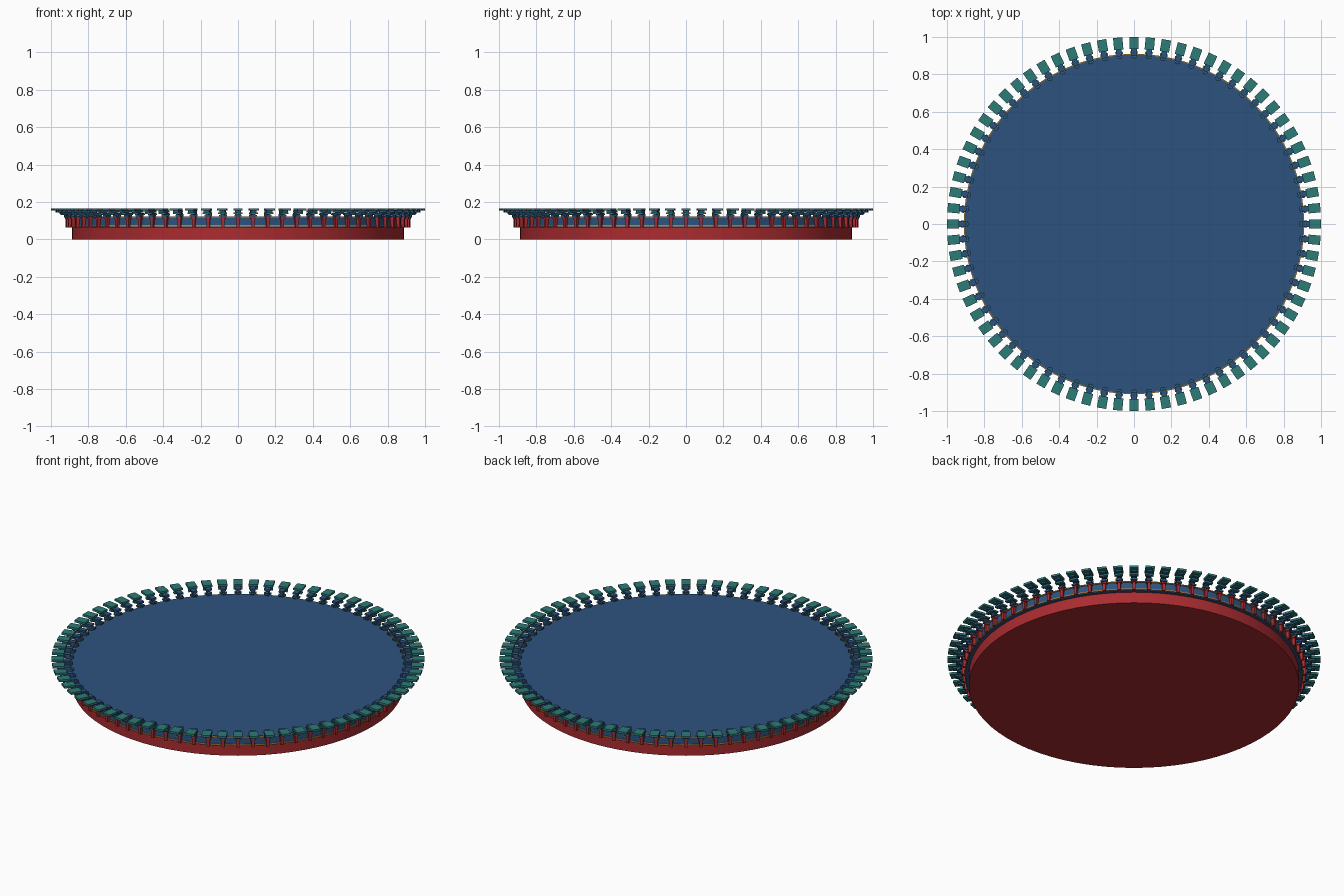
import bpy, math
from mathutils import Matrix

cube = bpy.data.objects.get("Cube")
if cube:
    bpy.data.objects.remove(cube)

COUNT = 72


def material(name, color):
    m = bpy.data.materials.new(name)
    m.use_nodes = True
    m.diffuse_color = (*color, 1)
    m.node_tree.nodes["Principled BSDF"].inputs["Base Color"].default_value = (*color, 1)
    return m


red = material("red", (0.40, 0.025, 0.03))
blue = material("blue", (0.027, 0.085, 0.21))
teal = material("teal", (0.026, 0.20, 0.185))
ochre = material("ochre", (0.50, 0.25, 0.04))


def drum(name, radius, z0, z1, mat):
    """Upright round disc between two heights."""
    bpy.ops.mesh.primitive_cylinder_add(vertices=COUNT, radius=radius, depth=z1 - z0,
                                        location=(0, 0, (z0 + z1) / 2))
    ob = bpy.context.object
    ob.name = name
    ob.data.materials.append(mat)
    bpy.ops.object.shade_smooth_by_angle()


BOX_FACES = [(0, 2, 3, 1), (4, 5, 7, 6), (0, 1, 5, 4), (2, 6, 7, 3), (0, 4, 6, 2), (1, 3, 7, 5)]


def ring(name, mat, blocks):
    """Repeat blocks (r0, r1, width, z0, z1) around the rim, one set per bay."""
    verts, faces = [], []
    for i in range(COUNT):
        turn = Matrix.Rotation(i * math.tau / COUNT, 3, "Z")
        for r0, r1, w, z0, z1 in blocks:
            n = len(verts)
            verts += [turn @ Matrix.Identity(3) @ p for p in corners(r0, r1, w, z0, z1)]
            faces += [tuple(n + k for k in f) for f in BOX_FACES]
    mesh = bpy.data.meshes.new(name)
    mesh.from_pydata(verts, [], faces)
    mesh.materials.append(mat)
    ob = bpy.data.objects.new(name, mesh)
    bpy.context.collection.objects.link(ob)


def corners(r0, r1, w, z0, z1):
    from mathutils import Vector
    return [Vector((r, s * w / 2, z)) for r in (r0, r1) for s in (-1, 1) for z in (z0, z1)]


# Round body: plinth, wall drum and gilded bands
drum("plinth", 0.887, 0, 0.07, red)
drum("wall_drum", 0.905, 0.065, 0.123, blue)
drum("lower_band", 0.91, 0.07, 0.076, ochre)
drum("upper_band", 0.91, 0.116, 0.122, ochre)

# Posts with small bases and heads
ring("posts", red, [(0.895, 0.922, 0.016, 0.065, 0.12)])
ring("post_heads", red, [(0.895, 0.925, 0.028, 0.108, 0.116)])

# Stepped brackets, each tier reaching further out
ring("bracket_blocks", blue, [
    (0.895, 0.93, 0.022, 0.118, 0.13),
    (0.885, 0.95, 0.016, 0.13, 0.141),
    (0.90, 0.975, 0.03, 0.145, 0.155),
])
ring("bracket_arms", teal, [
    (0.91, 0.925, 0.04, 0.123, 0.13),
    (0.935, 0.955, 0.046, 0.136, 0.145),
    (0.89, 0.90, 0.03, 0.13, 0.136),
])
ring("bracket_caps", teal, [(0.935, 1.0, 0.05, 0.154, 0.166)])
